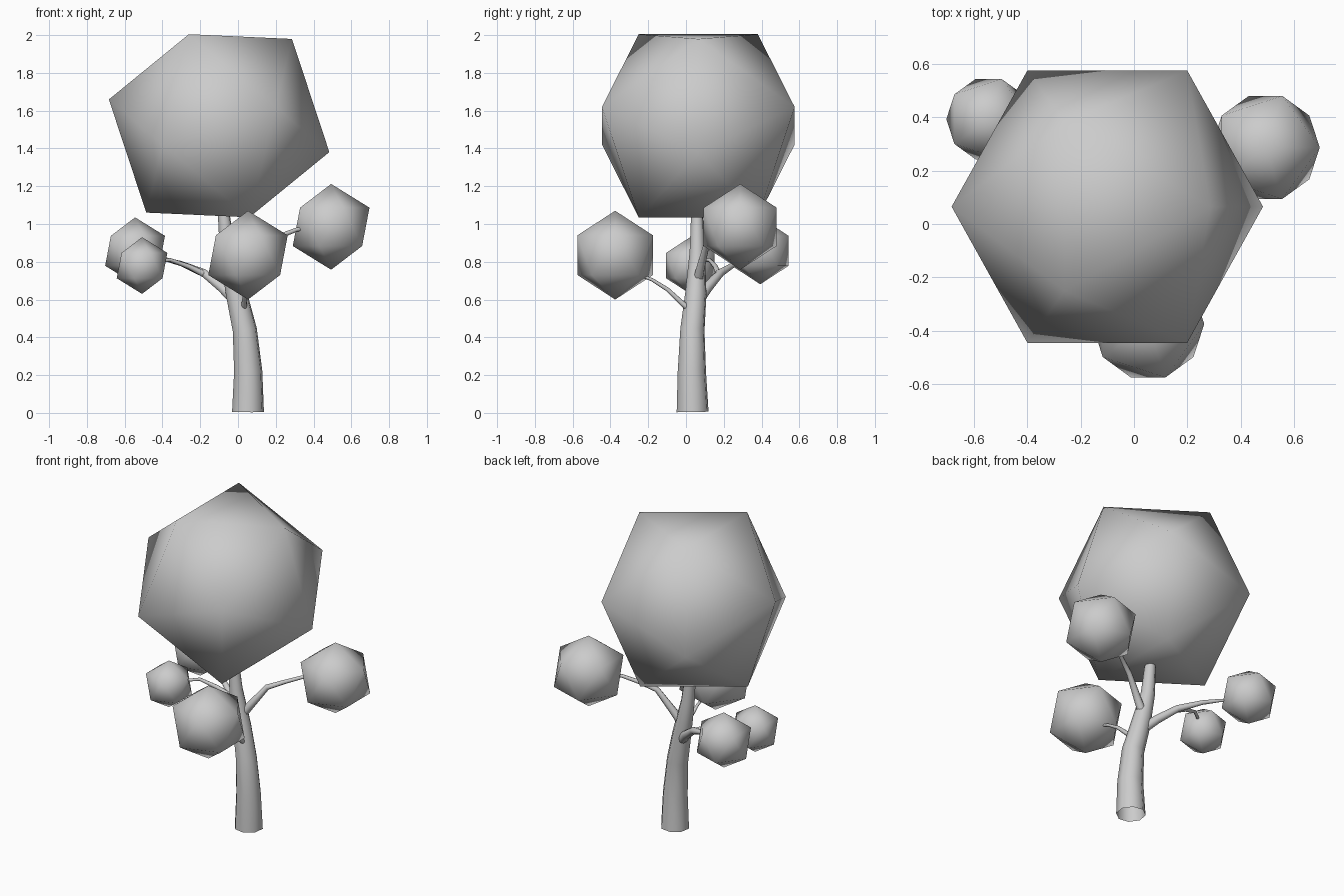
import bpy
from math import radians


def foliage(name, center, radius, tilt=0):
    # Coarse 20-sided ball with smooth shading
    bpy.ops.mesh.primitive_ico_sphere_add(
        subdivisions=1, radius=radius, location=center,
        rotation=(0, radians(tilt), 0))
    ob = bpy.context.object
    ob.name = name
    bpy.ops.object.shade_smooth()
    return ob


def limb(name, points):
    # Tapered eight-sided tube through (x, y, z, radius) points
    cu = bpy.data.curves.new(name, 'CURVE')
    cu.dimensions = '3D'
    cu.bevel_depth = 1.0
    cu.bevel_resolution = 2
    sp = cu.splines.new('POLY')
    sp.points.add(len(points) - 1)
    for p, (x, y, z, r) in zip(sp.points, points):
        p.co = (x, y, z, 1)
        p.radius = r
    sp.use_smooth = True
    ob = bpy.data.objects.new(name, cu)
    bpy.context.collection.objects.link(ob)
    bpy.ops.object.select_all(action='DESELECT')
    ob.select_set(True)
    bpy.context.view_layer.objects.active = ob
    bpy.ops.object.convert(target='MESH')
    return bpy.context.object


# Crown and the four smaller clumps
foliage("crown", (-0.10, 0.065, 1.52), 0.60, 40)
foliage("right_clump", (0.493, 0.287, 0.985), 0.227)
foliage("front_clump", (0.053, -0.375, 0.835), 0.235)
foliage("back_left_clump", (-0.545, 0.393, 0.858), 0.177)
foliage("left_clump", (-0.508, 0.022, 0.78), 0.15)

# Bent trunk, open at both ends
limb("trunk", [
    (0.053, 0.035, 0.005, 0.087), (0.054, 0.031, 0.22, 0.077),
    (0.036, 0.034, 0.44, 0.066), (-0.008, 0.052, 0.63, 0.058),
    (-0.056, 0.060, 0.85, 0.042), (-0.078, 0.058, 1.08, 0.031)])

# Branches
limb("front_branch", [
    (0.028, 0.03, 0.54, 0.018), (0.033, -0.02, 0.58, 0.014),
    (0.04, -0.10, 0.655, 0.011), (0.045, -0.18, 0.705, 0.009),
    (0.05, -0.27, 0.74, 0.007)])
limb("right_branch", [
    (-0.02, 0.06, 0.69, 0.028), (0.03, 0.075, 0.76, 0.024),
    (0.13, 0.11, 0.895, 0.017), (0.22, 0.155, 0.935, 0.013),
    (0.31, 0.205, 0.97, 0.011), (0.40, 0.245, 0.985, 0.008)])
limb("back_left_branch", [
    (-0.01, 0.06, 0.59, 0.032), (-0.08, 0.11, 0.66, 0.028),
    (-0.18, 0.18, 0.74, 0.022), (-0.30, 0.26, 0.79, 0.014),
    (-0.39, 0.31, 0.815, 0.010), (-0.47, 0.35, 0.83, 0.008)])
limb("left_twig", [
    (-0.17, 0.175, 0.73, 0.018), (-0.26, 0.155, 0.775, 0.013),
    (-0.36, 0.125, 0.81, 0.010), (-0.45, 0.06, 0.80, 0.008)])
